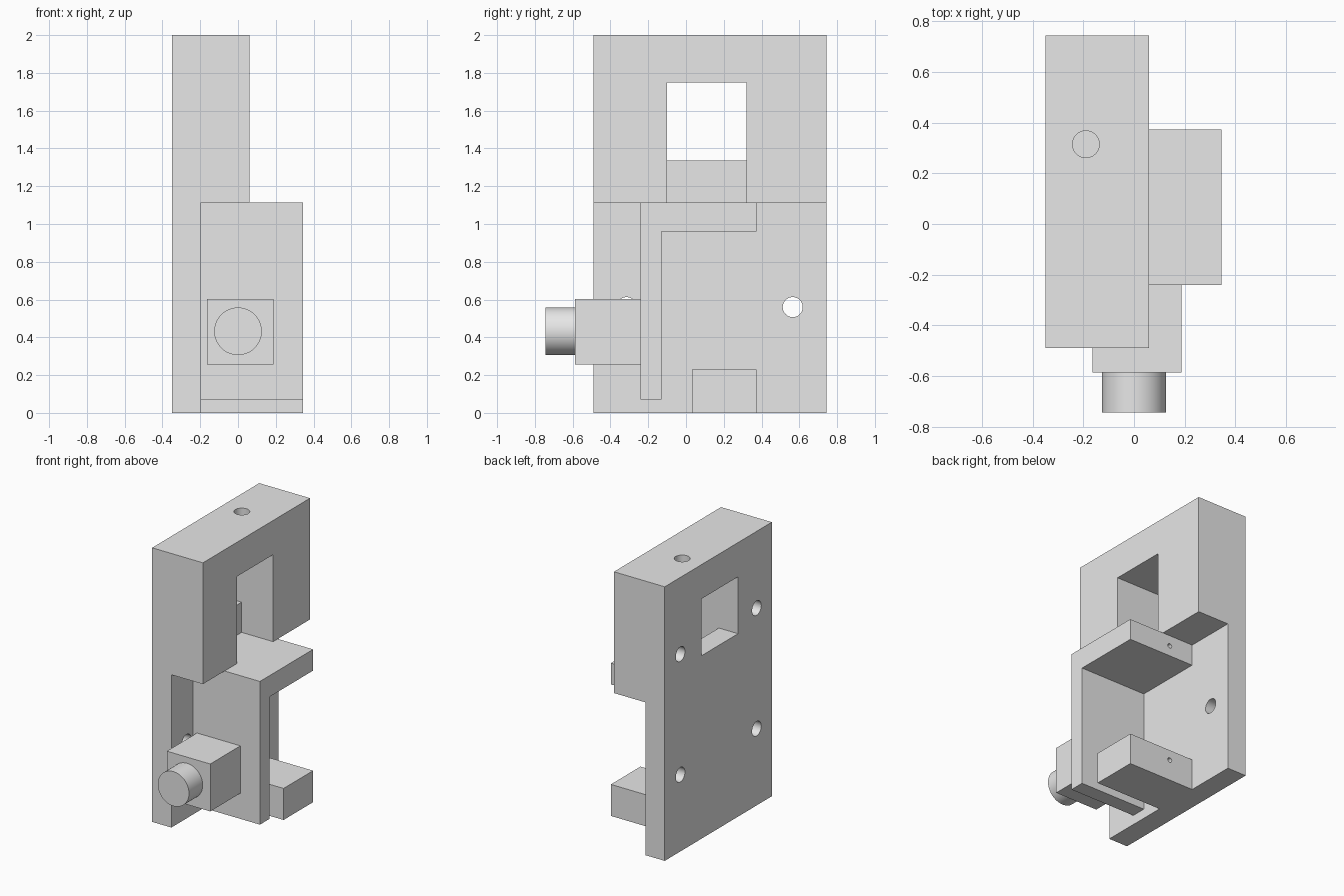
import bpy
import bmesh
from mathutils import Matrix, Vector
from math import pi

if "Cube" in bpy.data.objects:
    bpy.data.objects.remove(bpy.data.objects["Cube"], do_unlink=True)

grey = bpy.data.materials.new("plain grey")
grey.use_nodes = True
grey.diffuse_color = (0.8, 0.8, 0.8, 1)
grey.node_tree.nodes["Principled BSDF"].inputs["Base Color"].default_value = (0.8, 0.8, 0.8, 1)


def finish(name, bm):
    bmesh.ops.recalc_face_normals(bm, faces=bm.faces)
    mesh = bpy.data.meshes.new(name)
    bm.to_mesh(mesh)
    bm.free()
    mesh.materials.append(grey)
    ob = bpy.data.objects.new(name, mesh)
    bpy.context.collection.objects.link(ob)
    return ob


def extrude(name, points, direction):
    """Extrude a flat outline along a vector."""
    bm = bmesh.new()
    face = bm.faces.new([bm.verts.new(p) for p in points])
    new = bmesh.ops.extrude_face_region(bm, geom=[face])["geom"]
    verts = [v for v in new if isinstance(v, bmesh.types.BMVert)]
    bmesh.ops.translate(bm, verts=verts, vec=direction)
    return finish(name, bm)


def box(name, x, y, z):
    outline = [(x[0], y[0], z[0]), (x[1], y[0], z[0]), (x[1], y[1], z[0]), (x[0], y[1], z[0])]
    return extrude(name, outline, (0, 0, z[1] - z[0]))


def cylinder(name, start, end, radius, sides=48):
    a, b = Vector(start), Vector(end)
    turn = (b - a).to_track_quat("Z", "Y").to_matrix().to_4x4()
    bm = bmesh.new()
    bmesh.ops.create_cone(bm, cap_ends=True, segments=sides, radius1=radius, radius2=radius,
                          depth=(b - a).length, matrix=Matrix.Translation((a + b) / 2) @ turn)
    return finish(name, bm)


def activate(ob):
    bpy.ops.object.select_all(action="DESELECT")
    ob.select_set(True)
    bpy.context.view_layer.objects.active = ob


def cut(ob, cutters):
    activate(ob)
    for cutter in cutters:
        cutter.hide_render = True
        mod = ob.modifiers.new("cut", "BOOLEAN")
        mod.operation = "DIFFERENCE"
        mod.solver = "EXACT"
        mod.object = cutter
        bpy.ops.object.modifier_apply(modifier=mod.name)
        bpy.data.objects.remove(cutter, do_unlink=True)


def smooth(ob):
    activate(ob)
    bpy.ops.object.shade_smooth_by_angle(angle=pi / 6)


# Key levels shared by several parts
BACK, PLATE, FACE, OUTER = -0.35, -0.195, 0.06, 0.345
STEP, TOP = 1.115, 2.0

# Stepped housing: thin plate below, thick head above
profile = [(BACK, 0), (PLATE, 0), (PLATE, STEP), (FACE, STEP), (FACE, TOP), (BACK, TOP)]
housing = extrude("housing", [(x, -0.49, z) for x, z in profile], (0, 1.235, 0))

# Window through the plate, opening into a slot in the head
cutters = [box("window_cutter", (-0.5, 0.2), (-0.10, 0.32), (1.335, 1.75)),
           box("slot_cutter", (PLATE, 0.2), (-0.10, 0.32), (1.0, 1.75))]

# Mounting holes: through the plate below, blind in the head
for y in (-0.315, 0.565):
    cutters.append(cylinder("lower_hole_cutter", (-0.5, y, 0.56), (0, y, 0.56), 0.053))
    cutters.append(cylinder("upper_hole_cutter", (-0.5, y, 1.44), (-0.17, y, 1.44), 0.053))
cutters.append(cylinder("top_hole_cutter", (-0.19, 0.315, 1.82), (-0.19, 0.315, 2.1), 0.053))
cut(housing, cutters)
smooth(housing)

# Angled bracket: upright wall with a flange at its top
profile = [(-0.24, 0.07), (-0.13, 0.07), (-0.13, 0.96), (0.373, 0.96), (0.373, STEP), (-0.24, STEP)]
bracket = extrude("bracket", [(PLATE, y, z) for y, z in profile], (OUTER - PLATE, 0, 0))

# Lower block facing the flange
lower_block = box("lower_block", (PLATE, OUTER), (0.033, 0.373), (0, 0.23))

# Small pin holes in the rear ends of both
for part, z in ((bracket, 1.037), (lower_block, 0.155)):
    cut(part, [cylinder("pin_hole_cutter", (0, 0.25, z), (0, 0.5, z), 0.017, 24)])
    smooth(part)

# Drive block and round knob on the front
box("drive_block", (-0.163, 0.187), (-0.587, -0.24), (0.257, 0.603))
knob = cylinder("knob", (0, -0.745, 0.432), (0, -0.587, 0.432), 0.126, 64)
smooth(knob)
